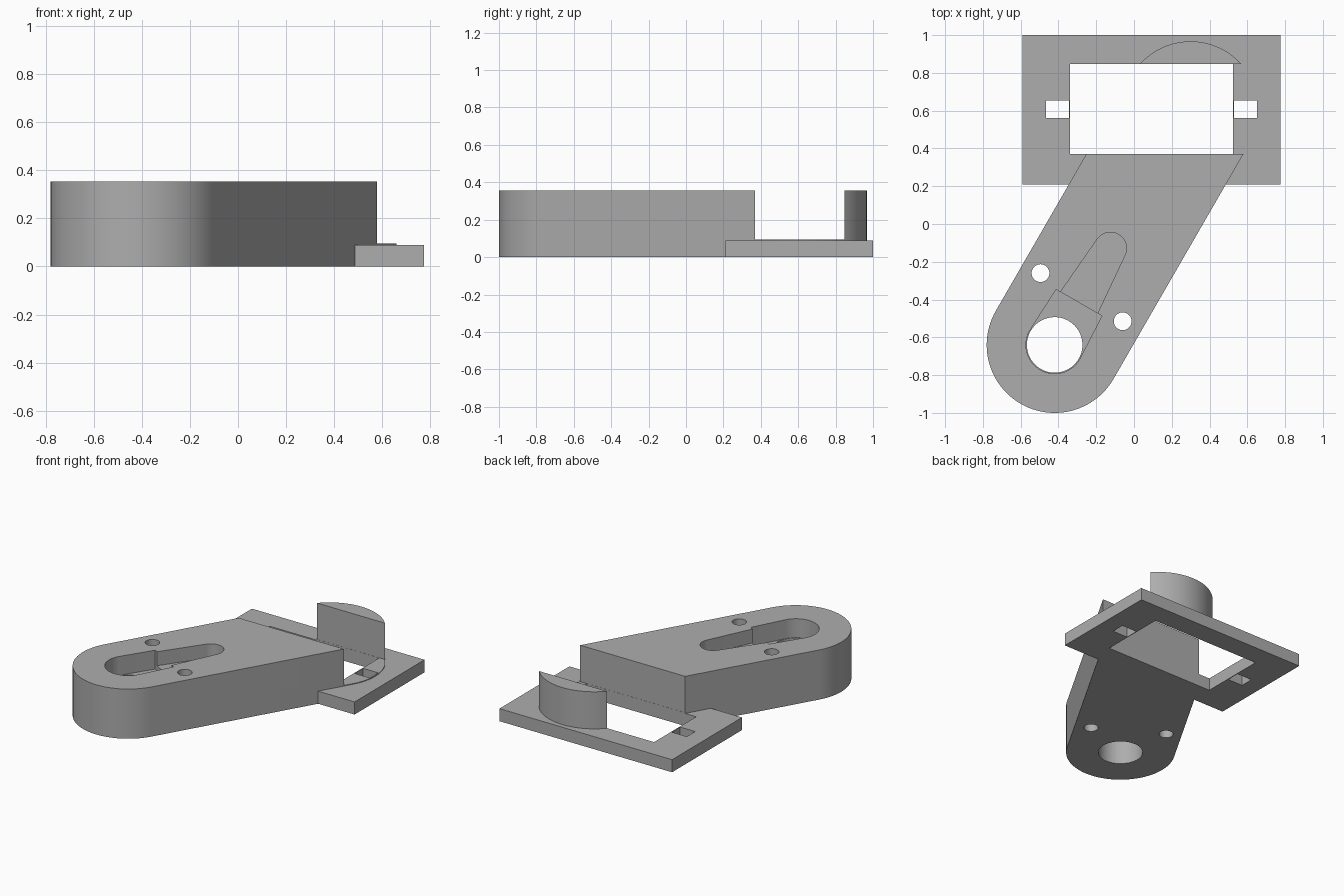
import bpy, bmesh
from math import pi, cos, sin, radians
from mathutils import Vector

cube = bpy.data.objects.get("Cube")
if cube:
    bpy.data.objects.remove(cube, do_unlink=True)

# Single grey plastic
grey = bpy.data.materials.new("grey plastic")
grey.use_nodes = True
colour = (0.42, 0.42, 0.42, 1)
grey.diffuse_color = colour
grey.node_tree.nodes["Principled BSDF"].inputs["Base Color"].default_value = colour

# Main sizes; the arm leans along one axis from the hub
AXIS = Vector((cos(radians(60)), sin(radians(60))))
SIDE = Vector((AXIS.y, -AXIS.x))
HUB = Vector((-0.42, -0.64))
HEIGHT, PLATE_TOP, LIP = 0.355, 0.09, 0.095


def prism(name, outline, low, high):
    """Extrude a flat outline between two heights."""
    bm = bmesh.new()
    face = bm.faces.new([bm.verts.new((p[0], p[1], low)) for p in outline])
    top = bmesh.ops.extrude_face_region(bm, geom=[face])["geom"]
    bmesh.ops.translate(bm, vec=(0, 0, high - low),
                        verts=[v for v in top if isinstance(v, bmesh.types.BMVert)])
    bmesh.ops.recalc_face_normals(bm, faces=bm.faces)
    mesh = bpy.data.meshes.new(name)
    bm.to_mesh(mesh)
    bm.free()
    mesh.materials.append(grey)
    obj = bpy.data.objects.new(name, mesh)
    bpy.context.collection.objects.link(obj)
    return obj


def arc(centre, radius, start, end, steps=48):
    angles = [start + (end - start) * i / steps for i in range(steps + 1)]
    return [centre + radius * (AXIS * cos(a) + SIDE * sin(a)) for a in angles]


def circle(centre, radius):
    return arc(Vector(centre), radius, 0, 2 * pi, 64)[:-1]


def rectangle(x0, x1, y0, y1):
    return [(x0, y0), (x1, y0), (x1, y1), (x0, y1)]


def combine(target, tool, operation="DIFFERENCE"):
    """Apply a boolean and discard the tool."""
    tool.hide_render = True
    mod = target.modifiers.new("shape", "BOOLEAN")
    mod.operation, mod.object, mod.solver = operation, tool, "EXACT"
    bpy.context.view_layer.objects.active = target
    bpy.ops.object.modifier_apply(modifier=mod.name)
    bpy.data.objects.remove(tool, do_unlink=True)


# Arm: a long capsule whose far end leaves a curved guard
far_end = HUB + AXIS * 1.44
bracket = prism("arm_bracket",
                arc(HUB, 0.36, pi / 2, 1.5 * pi) + arc(far_end, 0.36, -pi / 2, pi / 2),
                0, HEIGHT)
combine(bracket, prism("clearance", rectangle(-1, 1.2, 0.37, 0.847), LIP, 1))

# Mounting plate with its window and two screw slots
combine(bracket, prism("mounting_plate", rectangle(-0.59, 0.775, 0.21, 1), 0, PLATE_TOP), "UNION")
combine(bracket, prism("window", rectangle(-0.34, 0.525, 0.371, 0.846), -0.5, 0.5))
for x0, x1 in ((-0.465, -0.345), (0.53, 0.65)):
    combine(bracket, prism("screw_slot", rectangle(x0, x1, 0.56, 0.655), -0.5, 0.5))

# Tapered pocket, then the deeper straight pocket around the hub
tip, step = HUB + AXIS * 0.59, HUB + AXIS * 0.258
taper = [HUB - SIDE * 0.135, *arc(tip, 0.085, -pi / 2 + 0.1, pi / 2 - 0.1), HUB + SIDE * 0.135]
combine(bracket, prism("taper_pocket", taper, HEIGHT - 0.10, 1))
hub_pocket = arc(HUB, 0.152, pi / 2, 1.5 * pi) + [step - SIDE * 0.14, step + SIDE * 0.14]
combine(bracket, prism("hub_pocket", hub_pocket, HEIGHT - 0.135, 1))

# Through holes: hub and two bolts
for centre, radius in ((HUB, 0.147), ((-0.495, -0.26), 0.047), ((-0.06, -0.515), 0.047)):
    combine(bracket, prism("hole", circle(centre, radius), -0.5, 1))

bpy.ops.object.select_all(action="DESELECT")
bracket.select_set(True)
bpy.context.view_layer.objects.active = bracket
bpy.ops.object.shade_smooth_by_angle(angle=radians(30))
